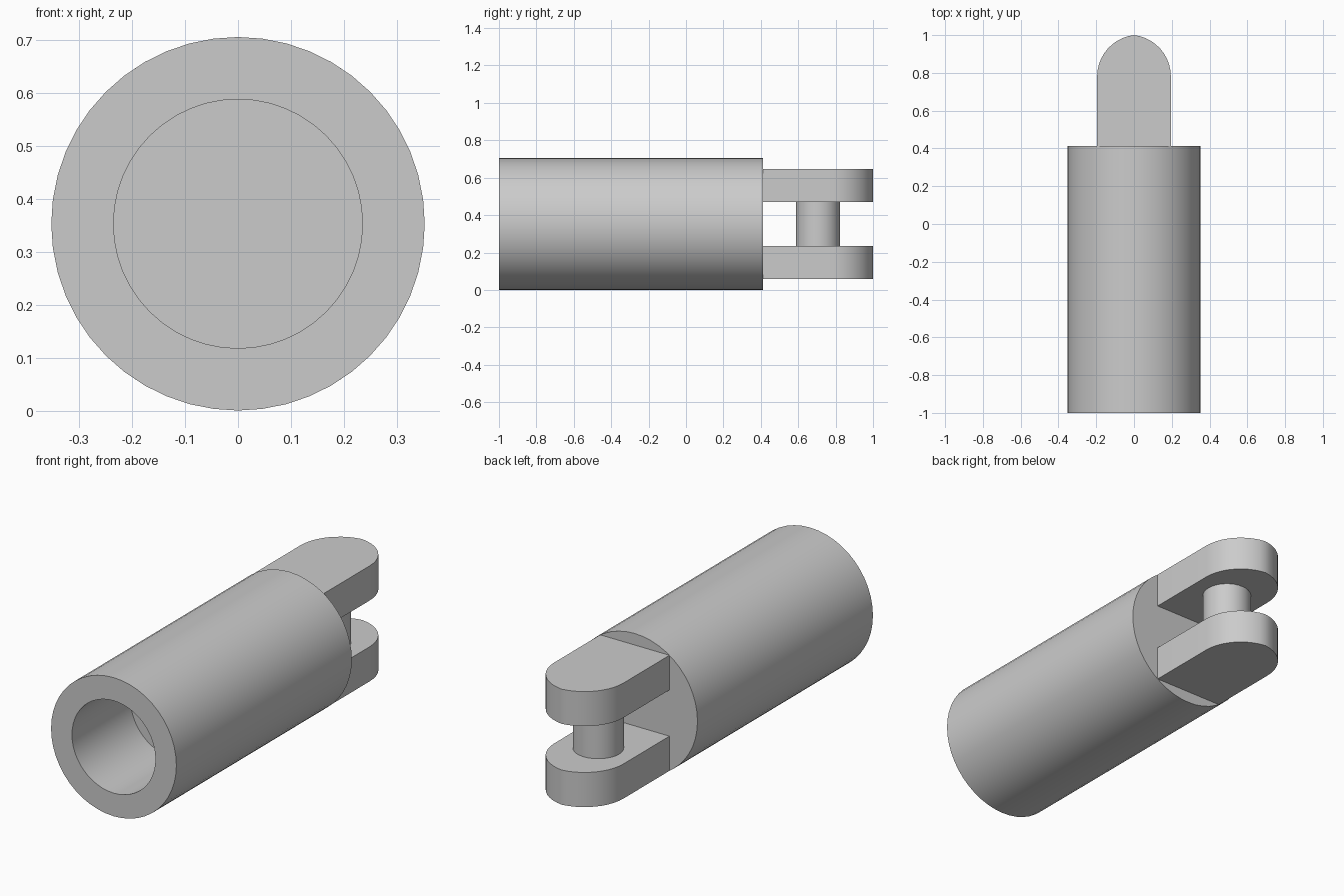
import bpy, bmesh
from math import sin, cos, pi, acos, radians
from mathutils import Matrix

cube = bpy.data.objects.get("Cube")
if cube:
    bpy.data.objects.remove(cube, do_unlink=True)

U = 1 / 17            # design unit: overall length is 34 units
RADIUS = 6 * U
AXIS_Z = RADIUS
SHOULDER_Y = -1 + 24 * U

grey = bpy.data.materials.new("plain grey")
grey.use_nodes = True
grey.diffuse_color = (0.6, 0.6, 0.6, 1)
grey.node_tree.nodes["Principled BSDF"].inputs["Base Color"].default_value = (0.6, 0.6, 0.6, 1)


def finish(name, bm):
    bmesh.ops.recalc_face_normals(bm, faces=bm.faces)
    mesh = bpy.data.meshes.new(name)
    bm.to_mesh(mesh)
    bm.free()
    mesh.materials.append(grey)
    obj = bpy.data.objects.new(name, mesh)
    bpy.context.collection.objects.link(obj)
    bpy.ops.object.select_all(action='DESELECT')
    obj.select_set(True)
    bpy.context.view_layer.objects.active = obj
    bpy.ops.object.shade_smooth_by_angle(angle=radians(30))
    return obj


# Barrel with a blind bore: profile of (radius, y) spun around the y axis
def barrel(profile, steps=48):
    bm = bmesh.new()
    rings = [[bm.verts.new((r * sin(2 * pi * i / steps), y, AXIS_Z + r * cos(2 * pi * i / steps)))
              for i in range(steps)] for r, y in profile]
    for a, b in zip(rings, rings[1:]):
        for i in range(steps):
            j = (i + 1) % steps
            bm.faces.new((a[i], a[j], b[j], b[i]))
    bm.faces.new(rings[0])
    bm.faces.new(rings[-1])
    return finish("barrel", bm)


barrel([(4 * U, -1 + 8 * U), (4 * U, -1), (RADIUS, -1), (RADIUS, SHOULDER_Y)])


# Fork prong: straight sides closing in two arcs that meet at the tip
def prong(name, z_low, z_high, half=3.317 * U, arc=0.22, steps=10):
    offset = arc - half
    sweep = acos(offset / arc)
    start = 1 - arc * sin(sweep)
    right = [(half, SHOULDER_Y)]
    right += [(arc * cos(sweep * i / steps) - offset, start + arc * sin(sweep * i / steps))
              for i in range(steps)]
    outline = right + [(0, 1)] + [(-x, y) for x, y in reversed(right)]
    bm = bmesh.new()
    base = bm.faces.new([bm.verts.new((x, y, z_low)) for x, y in outline])
    top = bmesh.ops.extrude_face_region(bm, geom=[base])["geom"]
    bmesh.ops.translate(bm, vec=(0, 0, z_high - z_low),
                        verts=[v for v in top if isinstance(v, bmesh.types.BMVert)])
    return finish(name, bm)


prong("lower_prong", U, 4 * U)
prong("upper_prong", 8 * U, 11 * U)

# Cross pin joining the prongs
bm = bmesh.new()
bmesh.ops.create_cone(bm, cap_ends=False, segments=32, radius1=2 * U, radius2=2 * U, depth=4 * U,
                      matrix=Matrix.Translation((0, -1 + 29 * U, AXIS_Z)))
finish("cross_pin", bm)
